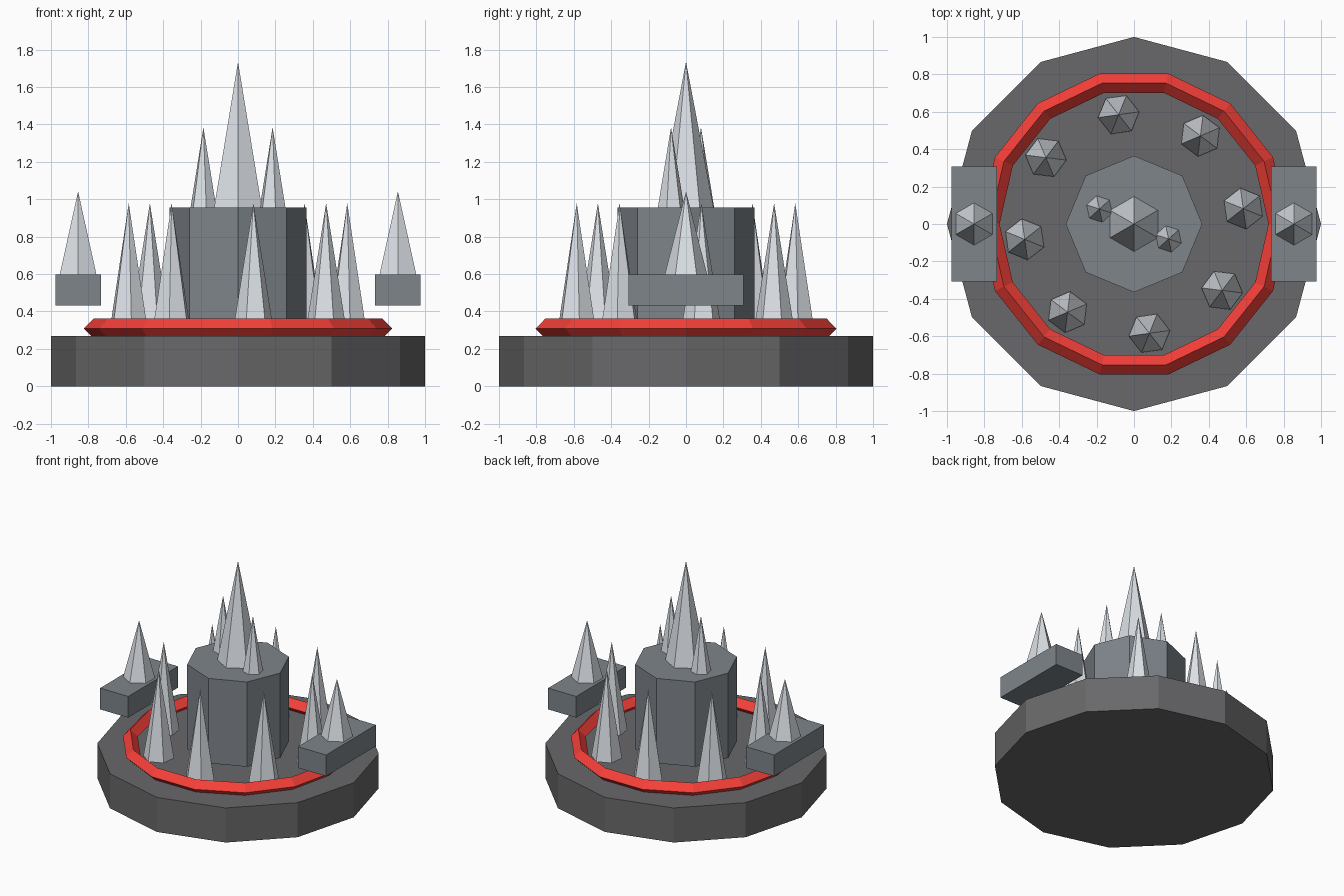
import bpy
from math import cos, sin, pi, radians

if "Cube" in bpy.data.objects:
    bpy.data.objects.remove(bpy.data.objects["Cube"])


def material(name, r, g, b):
    m = bpy.data.materials.new(name)
    m.diffuse_color = (r, g, b, 1)
    m.use_nodes = True
    m.node_tree.nodes["Principled BSDF"].inputs["Base Color"].default_value = m.diffuse_color
    return m


stone = material("dark_stone", 0.14, 0.14, 0.145)
slate = material("slate", 0.21, 0.235, 0.26)
steel = material("pale_steel", 0.72, 0.76, 0.80)
red = material("red", 0.92, 0.05, 0.04)


def finish(name, mat):
    ob = bpy.context.object
    ob.name = name
    ob.data.materials.append(mat)
    return ob


def prism(name, sides, radius, z0, z1, mat):
    bpy.ops.mesh.primitive_cylinder_add(vertices=sides, radius=radius, depth=z1 - z0,
                                        location=(0, 0, (z0 + z1) / 2))
    finish(name, mat)


def spike(name, x, y, radius, z0, z1, turn=0.0):
    bpy.ops.mesh.primitive_cone_add(vertices=6, radius1=radius, radius2=0, depth=z1 - z0,
                                    location=(x, y, (z0 + z1) / 2), rotation=(0, 0, turn))
    finish(name, steel)


# Round base and central pillar
prism("base", 12, 1.0, 0.0, 0.27, stone)
prism("pillar", 8, 0.365, 0.295, 0.957, slate)

# Red ring with a diamond cross-section
bpy.ops.mesh.primitive_torus_add(major_segments=14, minor_segments=4, major_radius=0.772,
                                 minor_radius=0.053, location=(0, 0, 0.308))
finish("red_ring", red)

# Circle of spikes standing inside the ring
for i in range(8):
    a = radians(8) + i * pi / 4
    spike(f"outer_spike_{i + 1}", 0.59 * cos(a), 0.59 * sin(a), 0.111, 0.29, 0.979, a)

# Spikes on top of the pillar
spike("centre_spike", 0, 0, 0.147, 0.957, 1.735)

for side, s in (("right", 1), ("left", -1)):
    spike(f"{side}_small_spike", 0.185 * s, -0.08 * s, 0.072, 0.957, 1.385, radians(12))

    # Floating side platform with its spike
    bpy.ops.mesh.primitive_cube_add(size=1, location=(0.855 * s, 0, 0.515))
    finish(f"{side}_platform", slate).scale = (0.243, 0.615, 0.166)
    spike(f"{side}_platform_spike", 0.855 * s, 0, 0.113, 0.598, 1.042)
